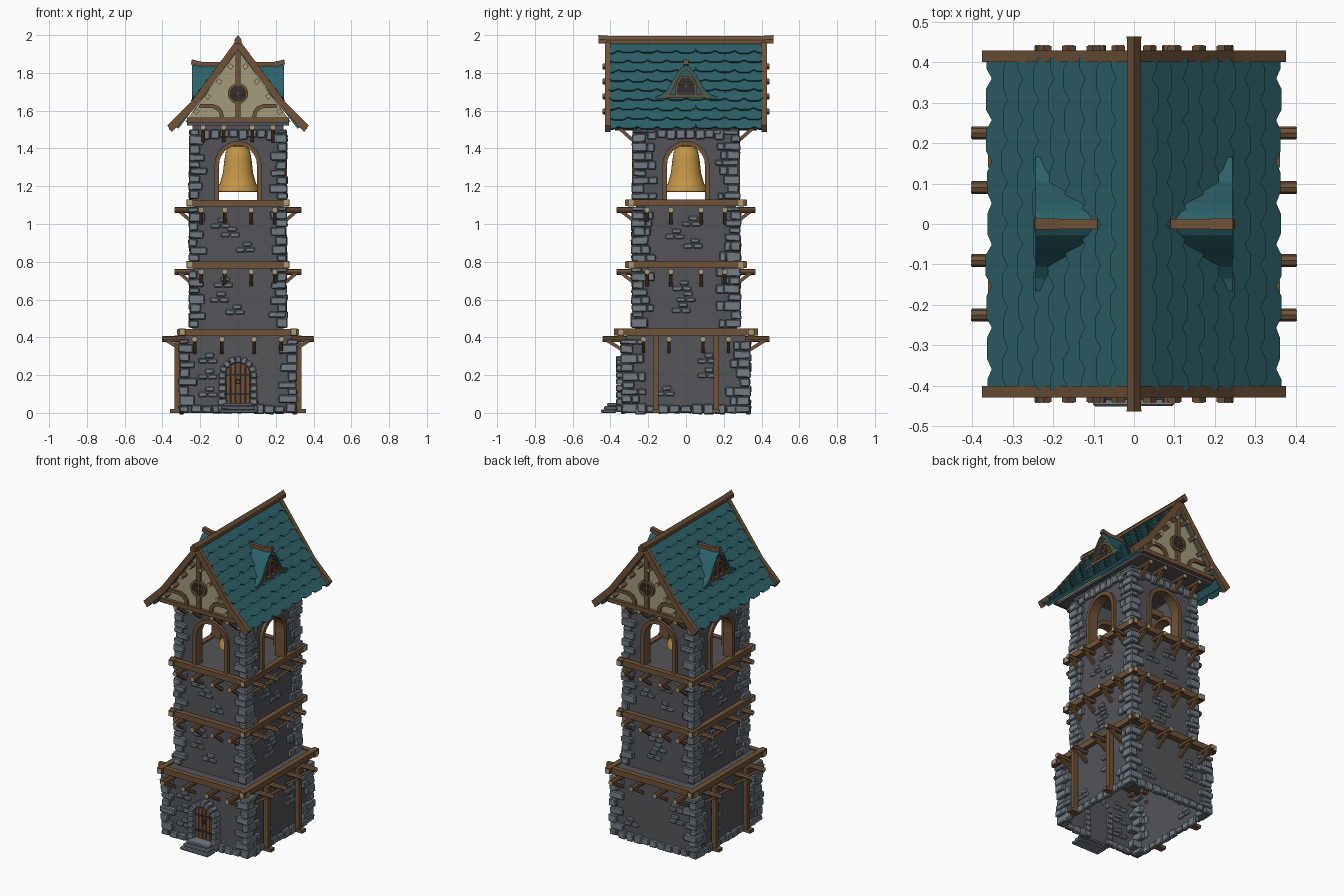
import bpy, bmesh, math, random
from mathutils import Vector, Matrix

if "Cube" in bpy.data.objects:
    bpy.data.objects.remove(bpy.data.objects["Cube"])
random.seed(4)
R = random.uniform
WOOD, TAN, STONE, WALL = (.16, .085, .04), (.42, .34, .18), (.17, .20, .23), (.09, .09, .10)
TEAL, CREAM, GOLD, DARK = (.025, .12, .14), (.36, .33, .2), (.55, .3, .06), (.03, .03, .035)
mats = {}

class Part:
    """Collects geometry for one named object."""
    def __init__(self):
        self.bm = bmesh.new()

    def solid(self, a, b):
        va, vb = [self.bm.verts.new(p) for p in a], [self.bm.verts.new(p) for p in b]
        self.bm.faces.new(va)
        self.bm.faces.new(vb[::-1])
        for i in range(len(a)):
            j = (i + 1) % len(a)
            self.bm.faces.new((va[j], va[i], vb[i], vb[j]))

    def prism(self, pts, axis, d0, d1):
        f = (lambda u, v, d: (u, d, v)) if axis == 'y' else (lambda u, v, d: (d, u, v))
        self.solid([f(u, v, d0) for u, v in pts], [f(u, v, d1) for u, v in pts])

    def strip(self, a, b, axis, d0, d1):
        for i in range(len(a) - 1):
            self.prism([a[i], a[i + 1], b[i + 1], b[i]], axis, d0, d1)

    def box(self, c, size, rot=None, jit=0):
        m = Matrix.Translation(c) @ (rot or Matrix()) @ Matrix.Diagonal((*size, 1))
        for v in bmesh.ops.create_cube(self.bm, size=1, matrix=m)['verts']:
            v.co += Vector((R(-jit, jit), R(-jit, jit), R(-jit, jit)))

    def beam(self, p, q, w, h=None):
        p, q = Vector(p), Vector(q)
        rot = (q - p).to_track_quat('Y', 'Z').to_matrix().to_4x4()
        self.box((p + q) / 2, (w, (q - p).length, h or w), rot)

    def log(self, p, q, r, n=8):
        p, q = Vector(p), Vector(q)
        m = Matrix.Translation((p + q) / 2) @ (q - p).to_track_quat('Z', 'Y').to_matrix().to_4x4()
        bmesh.ops.create_cone(self.bm, cap_ends=True, segments=n, radius1=r, radius2=r,
                              depth=(q - p).length, matrix=m)

    def done(self, name, color, bevel=0, smooth=False):
        bm = self.bm
        bmesh.ops.recalc_face_normals(bm, faces=bm.faces)
        if bevel:
            bmesh.ops.bevel(bm, geom=bm.edges[:], offset=bevel, segments=1, affect='EDGES', clamp_overlap=True)
        me = bpy.data.meshes.new(name)
        bm.to_mesh(me)
        bm.free()
        ob = bpy.data.objects.new(name, me)
        bpy.context.collection.objects.link(ob)
        if color not in mats:
            mats[color] = bpy.data.materials.new("paint")
            mats[color].diffuse_color = (*color, 1)
        me.materials.append(mats[color])
        if smooth:
            for p in me.polygons:
                p.use_smooth = True
        return ob

def arch(hw, z0, zs, n=12):
    arc = [(-hw * math.cos(math.pi * i / n), zs + hw * math.sin(math.pi * i / n)) for i in range(n + 1)]
    return [(-hw, z0)] + arc + [(hw, z0)]

def circle(r, z, n=20):
    return [(r * math.cos(2 * math.pi * i / n), z + r * math.sin(2 * math.pi * i / n)) for i in range(n + 1)]

S = (-1, 1)
wall, stone, wood, joist, ends = Part(), Part(), Part(), Part(), Part()

# Plastered storeys: open rectangular shells, then the belfry with four arches
for hx, hy, tx, ty, z0, z1 in ((.295, .325, .285, .315, 0, .42), (.24, .27, .235, .265, .44, .78),
                               (.24, .27, .235, .265, .79, 1.1)):
    lo = [wall.bm.verts.new((a * hx, b * hy, z0)) for a, b in ((-1, -1), (1, -1), (1, 1), (-1, 1))]
    hi = [wall.bm.verts.new((a * tx, b * ty, z1)) for a, b in ((-1, -1), (1, -1), (1, 1), (-1, 1))]
    for i in range(4):
        wall.bm.faces.new((lo[i], lo[(i + 1) % 4], hi[(i + 1) % 4], hi[i]))
frame = Part()
for s in S:
    for axis, half, d in (('y', .24, .265), ('x', .265, .24)):
        wall.prism(arch(.115, 1.12, 1.315) + [(half, 1.12), (half, 1.53), (-half, 1.53), (-half, 1.12)],
                   axis, s * d, s * (d - .035))
        frame.strip(arch(.124, 1.12, 1.315), arch(.1, 1.12, 1.315), axis, s * (d - .045), s * (d + .02))
wall.done("walls", WALL)
frame.done("belfry_arch_frames", WOOD)

# Stone quoins on every corner plus loose stones in the faces
for hx, hy, z0, z1 in ((.3, .33, 0, .39), (.245, .275, .45, .77), (.245, .275, .8, 1.09), (.245, .27, 1.13, 1.5)):
    for sx in S:
        for sy in S:
            z, k = z0, 0
            while z < z1 - .02:
                h = min(R(.032, .055), z1 - z)
                lx, ly = (R(.075, .1), R(.05, .07)) if k % 2 else (R(.045, .06), R(.075, .095))
                o = R(.008, .018)
                stone.box((sx * (hx + o - lx / 2), sy * (hy + o - ly / 2), z + h / 2), (lx, ly, h - .003), None, .003)
                if R(0, 1) < .6:
                    w = R(.03, .05)
                    stone.box((sx * hx, sy * (hy + o - ly - w / 2), z + h / 2), (.025, w, h - .003), None, .002)
                z += h
                k += 1
    for s in S:
        for i in range(3 if z0 < 1.1 else 0):
            u, z = R(-.15, .15), z0 + (z1 - z0) * (.25 + .22 * i + R(-.04, .04))
            if z0 == 0 and abs(u) < .15:
                u = math.copysign(.16, u)
            for du, dz in ((-.026, 0), (.026, 0), (.01, .03)):
                stone.box((u + du, s * (hy - .008), z + dz), (.048, .02, .025), None, .002)
                stone.box((s * (hx - .008), -u * .7 + du, z + dz), (.02, .048, .025), None, .002)
# Bottom course and belfry top course
for s in S:
    for i in range(9):
        stone.box((s * .3, -.24 + i * .06, .02), (.025, .056, R(.03, .055)), None, .003)
        if s > 0 or abs(i - 4) > 1:
            stone.box((-.22 + i * .055, s * .33, .02), (.052, .025, R(.03, .055)), None, .003)
    for i in range(8):
        h = R(.035, .06)
        stone.box((-.17 + i * .049, s * .27, 1.5 - h / 2), (.046, .022, h), None, .002)
        stone.box((s * .245, -.18 + i * .051, 1.5 - h / 2), (.022, .048, h), None, .002)
# Door surround and steps
for i in range(9):
    a = math.pi * i / 8
    stone.box((.083 * math.cos(a), -.342, .2 + .083 * math.sin(a)), (.036, .055, .031),
              Matrix.Rotation(-a, 4, 'Y'), .002)
for s in S:
    for i in range(5):
        stone.box((s * .083, -.342, .022 + i * .036), (.036 + R(0, .012), .055, .034), None, .002)
for i in range(3):
    stone.box((0, -.35 - .016 * (3 - i) - .012, .009 + i * .017), (.2 - i * .02, .08, .018), None, .001)
stone.done("stones", STONE, .005)

# Door of planks with iron straps and ring
door, iron = Part(), Part()
for i in range(5):
    u = -.052 + i * .026
    top = .2 + math.sqrt(.067 ** 2 - u * u)
    door.box((u, -.334, (.05 + top) / 2), (.024, .02, top - .05))
door.done("door", WOOD, .002)
for z in (.1, .2):
    iron.box((0, -.346, z), (.125, .006, .012))
iron.strip(circle(.014, .165, 10), circle(.009, .165, 10), 'y', -.352, -.345)
iron.done("door_iron", DARK)

# Floor bands, decks, joists with braces
deck = Part()
def joist_at(p, q, brace_in, drop, r=.016):
    """Joist stub from p to q with a diagonal brace beneath."""
    p, q = Vector(p), Vector(q)
    d = (q - p).normalized()
    joist.log(p, q, r)
    ends.log(q - d * .002, q + d * .002, r * .9)
    wood.beam(p + d * brace_in - Vector((0, 0, drop)), q - d * .025 - Vector((0, 0, .008)), .018)

for hx, hy, z, bx, by, jx, jy, us, vs in (
        (.295, .345, .428, .32, .38, .4, .44, (.23, .085), (.225, .09)),
        (.255, .29, .785, .27, .32, .333, .365, (.195, .07), (.205, .08)),
        (.255, .29, 1.112, .27, .32, .333, .365, (.195, .07), (.205, .08))):
    deck.box((0, 0, z - .004), (hx * 2, hy * 2, .025))
    for s in S:
        wood.beam((s * hx, -by, z), (s * hx, by, z), .034, .036)
        wood.beam((-bx, s * hy, z - .002), (bx, s * hy, z - .002), .034, .036)
        for t in S:
            ends.box((s * hx, t * by, z), (.026, .004, .028))
            ends.box((s * bx, t * hy, z), (.004, .026, .028))
            for u in us:
                joist_at((t * u, s * (hy - .06), z - .038), (t * u, s * jy, z - .038), .03, .07)
            for v in vs:
                joist_at((s * (hx - .05), t * v, z - .038), (s * jx, t * v, z - .038), .03, .07)
deck.box((0, 0, 1.53), (.54, .77, .015))
deck.done("floor_decks", WALL)
# Side posts with feet, and joists carrying the gable overhang
for s in S:
    for t in S:
        wood.beam((s * .32, t * .16, 0), (s * .32, t * .16, .41), .03)
        wood.box((s * .325, t * .16, .01), (.07, .04, .02))
        for u in (.185, .075):
            joist_at((t * u, s * .24, 1.512), (t * u, s * .375, 1.512), .04, .07)

# Bell by lathe, with hanging beam
bell = Part()
prof = [(.09, 1.19), (.104, 1.17), (.112, 1.172), (.11, 1.19), (.095, 1.215), (.08, 1.27), (.072, 1.34),
        (.064, 1.385), (.045, 1.41), (0, 1.418)]
vs = [bell.bm.verts.new((r, 0, z)) for r, z in prof]
es = [bell.bm.edges.new(p) for p in zip(vs, vs[1:])]
bmesh.ops.spin(bell.bm, geom=vs + es, axis=(0, 0, 1), cent=(0, 0, 0), angle=math.tau, steps=28)
bmesh.ops.remove_doubles(bell.bm, verts=bell.bm.verts, dist=1e-4)
bell.done("bell", GOLD, 0, True)
wood.beam((-.24, 0, 1.45), (.24, 0, 1.45), .04)
joist.log((0, 0, 1.41), (0, 0, 1.45), .015)

# Roof slabs and hexagonal shingles
roof, A, B = Part(), Vector((0, 0, 1.955)), Vector((.345, 0, 1.502))
D = (B - A).normalized()
N = Vector((-D.z, 0, D.x))
L, rows, w = (B - A).length, 9, .1025
for s in S:
    def at(y, l, h):
        p = A + D * l + N * h
        return (s * p.x, y, p.z)
    roof.solid([at(-.405, l, h) for l, h in ((0, 0), (L - .02, 0), (L - .02, -.022), (0, -.022))],
               [at(.405, l, h) for l, h in ((0, 0), (L - .02, 0), (L - .02, -.022), (0, -.022))])
    for i in range(rows):
        l0, l1 = max(0, i * L / rows - .012), (i + 1) * L / rows - .008
        for k in range(9):
            y, tip = -.41 + w * (k + .5 * (i % 2)), R(.012, .02)
            pts = [(y - w / 2, l0), (y + w / 2, l0), (y + w / 2, l1), (y + w / 4, l1 + tip),
                   (y - w / 4, l1 + tip), (y - w / 2, l1)]
            pts = [(max(-.41, min(.41, a)) + .0001 * j, l) for j, (a, l) in enumerate(pts)]
            if k == 8 and i % 2:
                continue
            f = lambda l, o: o + .002 + .012 * (l - l0) / (l1 - l0)
            roof.solid([at(a, l, f(l, 0)) for a, l in pts], [at(a, l, f(l, -.01)) for a, l in pts])
roof.done("roof_shingles", TEAL)

# Ridge beam with upturned ends
sec = [(0, .025), (.018, .002), (.018, -.02), (-.018, -.02), (-.018, .002)]
ring = lambda y, k, dz: [(u * k, y, 1.972 + v * k + dz) for u, v in sec]
for s in S:
    wood.solid(ring(0, .9, 0), ring(s * .38, .9, 0))
    wood.solid(ring(s * .38, .9, 0), ring(s * .463, 1, .003))

# Gable ends: panel, bargeboards, framing, round window and purlin ends
gable, glass = Part(), Part()
for s in S:
    gable.prism([(-.28, 1.54), (.28, 1.54), (0, 1.92)], 'y', s * .37, s * .39)
    glass.prism(circle(.045, 1.69)[:-1], 'y', s * .385, s * .396)
    wood.strip(circle(.054, 1.69), circle(.04, 1.69), 'y', s * .385, s * .41)
    wood.box((0, s * .4, 1.69), (.009, .01, .09))
    wood.box((0, s * .4, 1.69), (.09, .01, .009))
    wood.beam((-.27, s * .395, 1.55), (.27, s * .395, 1.55), .03, .026)
    for z0, z1 in ((1.56, 1.645), (1.735, 1.92)):
        wood.box((0, s * .395, (z0 + z1) / 2), (.026, .024, z1 - z0))
    for t in S:
        a = [(.075, 1.56), (.08, 1.595), (.1, 1.622), (.13, 1.634), (.2, 1.636)]
        b = [(.095, 1.56), (.1, 1.588), (.115, 1.605), (.138, 1.614), (.21, 1.616)]
        wood.strip([(t * u, v) for u, v in a], [(t * u, v) for u, v in b], 'y', s * .385, s * .405)
        out = [(0, 1.985), (.25, 1.645), (.375, 1.522)]
        inn = [(0, 1.925), (.225, 1.617), (.35, 1.487)]
        wood.strip([(t * u, v) for u, v in out], [(t * u, v) for u, v in inn], 'y', s * .4, s * .428)
        for l in (.12, .22, .32, .42):
            p = A + D * l - N * .042
            rot = Matrix.Rotation(t * .92, 4, 'Y')
            joist.box((t * p.x, s * .41, p.z), (.024, .058, .024), rot)
            ends.box((t * p.x, s * .44, p.z), (.02, .004, .02), rot)
gable.done("gable_panels", CREAM)

# Dormers: flared roof, front panel, arched window, ridge log
dormer, panel = Part(), Part()
half = [(.165, 1.672), (.135, 1.683), (.105, 1.705), (.08, 1.745), (.055, 1.79), (.028, 1.825), (0, 1.843)]
curve = [(-y, z) for y, z in half] + half[-2::-1]
inner = [(y * .93, z - .014) for y, z in curve]
for s in S:
    f = lambda pts: [(s * .243, y, z) for y, z in pts]
    g = lambda pts: [(s * (.345 * (1.95 - z) / .453), y, z) for y, z in pts]
    for i in range(len(curve) - 1):
        q = [curve[i], curve[i + 1], inner[i + 1], inner[i]]
        dormer.solid(f(q), g(q))
    panel.prism(inner, 'x', s * .15, s * .222)
    wood.strip(inner, [(y * .9, z - .01) for y, z in inner], 'x', s * .22, s * .24)
    glass.prism(arch(.045, 1.69, 1.73), 'x', s * .2, s * .226)
    wood.strip(arch(.055, 1.68, 1.73), arch(.042, 1.68, 1.73), 'x', s * .215, s * .238)
    wood.beam((s * .225, -.1, 1.678), (s * .225, .1, 1.678), .03, .016)
    wood.box((s * .23, 0, 1.73), (.01, .009, .09))
    wood.box((s * .23, 0, 1.73), (.01, .09, .009))
    wood.beam((s * .09, 0, 1.846), (s * .2, 0, 1.846), .024)
    wood.beam((s * .19, 0, 1.845), (s * .247, 0, 1.858), .026)
dormer.done("dormer_roofs", TEAL, 0, True)
panel.done("dormer_fronts", TEAL)
glass.done("window_panes", DARK)
wood.done("timber_frame", WOOD)
joist.done("joists", WOOD)
ends.done("joist_end_grain", TAN)
for ob in bpy.data.objects:
    if ob.name in ("bell", "dormer_roofs", "joists"):
        bpy.ops.object.select_all(action='DESELECT')
        ob.select_set(True)
        bpy.context.view_layer.objects.active = ob
        bpy.ops.object.shade_smooth_by_angle(angle=math.radians(35))

for m in bpy.data.materials:
    if m.users and not m.is_grease_pencil:
        m.use_nodes = True
        m.node_tree.nodes["Principled BSDF"].inputs["Base Color"].default_value = m.diffuse_color
